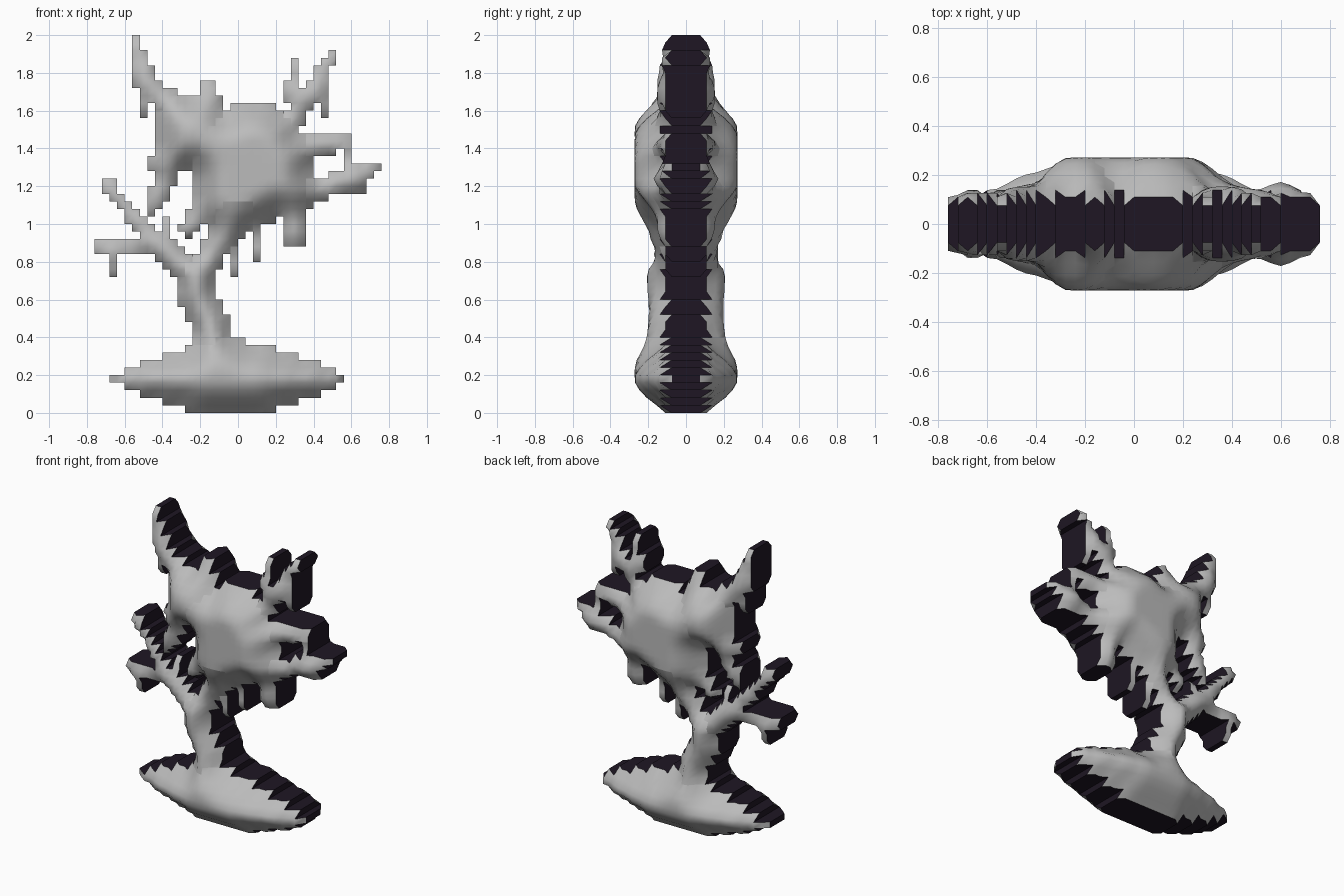
import bpy, bmesh, math

if "Cube" in bpy.data.objects:
    bpy.data.objects.remove(bpy.data.objects["Cube"])

C = 0.04                      # cell size of the stepped outline
NX, NZ, X0 = 38, 50, -0.76
parts = {}


# Outline helpers, in hundredths of a unit (x, z)
def add(name, test):
    parts.setdefault(name, []).append(test)


def blob(name, cx, cz, rx, rz, power):
    add(name, lambda x, z: (abs(x - cx) / rx) ** power + (abs(z - cz) / rz) ** power <= 1)


def segment(name, a, b):
    dx, dz = b[0] - a[0], b[1] - a[1]

    def test(x, z):
        t = max(0, min(1, ((x - a[0]) * dx + (z - a[1]) * dz) / (dx * dx + dz * dz)))
        return math.hypot(x - a[0] - t * dx, z - a[1] - t * dz) <= a[2] + t * (b[2] - a[2])
    add(name, test)


def limb(name, *pts):         # tapered path of (x, z, radius)
    for a, b in zip(pts, pts[1:]):
        segment(name, a, b)


def twig(name, x, z0, z1):    # upright twig or drip, one cell wide
    add(name, lambda px, pz: abs(px - x) <= 2 and z0 <= pz <= z1)


# Mound and trunk
blob("base_mound", -4, 18, 62, 21, 1.3)
limb("trunk", (-12, 38, 10), (-23, 66, 10), (-15, 84, 7), (0, 104, 10))

# Lower left branch
limb("lower_left_branch", (-25, 74, 8), (-45, 93, 5), (-71, 123, 3))
limb("lower_left_branch", (-36, 87, 4), (-60, 87, 3), (-75, 88, 2.2))
twig("lower_left_branch", -67, 71, 88)
twig("lower_left_branch", -39, 92, 102)

# Crown with its hanging drips
blob("crown", 8, 131, 31, 34, 1.75)
limb("crown", (-13, 126, 12), (-15, 110, 9), (-26, 98, 4))
limb("crown", (28, 114, 8), (31, 92, 6))
twig("crown", -1, 71, 100)
twig("crown", 11, 79, 102)

# Left lobe
blob("left_lobe", -28, 149, 17, 20, 2.2)
limb("left_lobe", (-14, 162, 7), (-16, 173, 3))
limb("left_lobe", (-34, 132, 6), (-46, 108, 4))
limb("left_lobe", (-40, 132, 4), (-47, 132, 2.5))

# Upper branches
limb("upper_left_branch", (-33, 162, 6), (-48, 173, 6), (-55, 198, 3))
twig("upper_left_branch", -51, 158, 178)
limb("upper_right_branch", (28, 152, 6), (38, 169, 5), (50, 189, 3))
limb("upper_right_branch", (29, 168, 5), (31, 187, 2.5))
twig("upper_right_branch", 47, 158, 180)

# Right branches
limb("right_twig", (36, 142, 5), (53, 144, 6), (58, 143, 4))
limb("right_branch", (32, 114, 7), (50, 122, 5), (63, 124, 7), (73, 131, 3))
twig("right_branch", 58, 124, 138)

# Sort every cell of the outline into a part
cell = {}
for i in range(NX):
    for j in range(NZ):
        x, z = 100 * (X0 + (i + .5) * C), 100 * (j + .5) * C
        for name, tests in parts.items():
            if any(t(x, z) for t in tests):
                cell[i, j] = name
                break

# Inflate: half depth grows with the distance from the outline
empty = [(i, j) for i in range(-1, NX + 1) for j in range(-1, NZ + 1) if (i, j) not in cell]
depth = {}
for i, j in cell:
    d = C * (math.sqrt(min((i - a) ** 2 + (j - b) ** 2 for a, b in empty)) - .5)
    depth[i, j] = .275 * min(1, d / .175) ** .4


def corners(i, j):
    return [(i, j), (i + 1, j), (i + 1, j + 1), (i, j + 1)]


def around(i, j):
    return [(i, j), (i - 1, j), (i - 1, j - 1), (i, j - 1)]


height = {}
for c in cell:
    for v in corners(*c):
        n = [depth[k] for k in around(*v) if k in depth]
        height[v] = sum(n) / len(n) * (1, .65, .95, 1.1, 1.05)[len(n)]
        height[v] = min(height[v], .272)

# Soften the inner surface
new = {}
for (i, j), h in height.items():
    inner = all(k in cell for k in around(i, j))
    nb = [height.get(k, h) for k in ((i - 1, j), (i + 1, j), (i, j - 1), (i, j + 1))]
    new[i, j] = .65 * h + .35 * sum(nb) / 4 if inner else h
height = new


# Front and back shells joined by a straight stepped rim
def build(name):
    bm = bmesh.new()
    verts = {}

    def vert(v, side):
        if (v, side) not in verts:
            verts[v, side] = bm.verts.new((X0 + v[0] * C, side * height[v], v[1] * C))
        return verts[v, side]

    for (i, j), n in cell.items():
        if n != name:
            continue
        q = corners(i, j)
        bm.faces.new([vert(v, -1) for v in q]).smooth = True
        bm.faces.new([vert(v, 1) for v in reversed(q)]).smooth = True
        for k, nb in enumerate(((i, j - 1), (i + 1, j), (i, j + 1), (i - 1, j))):
            if nb not in cell:
                a, b = q[k], q[(k + 1) % 4]
                bm.faces.new([vert(b, -1), vert(a, -1), vert(a, 1), vert(b, 1)]).material_index = 1
    me = bpy.data.meshes.new(name)
    bm.to_mesh(me)
    bm.free()
    me.materials.append(face)
    me.materials.append(rim)
    bpy.context.collection.objects.link(bpy.data.objects.new(name, me))


# Grey faces with a dark rim
face = bpy.data.materials.new("grey_face")
face.diffuse_color = (.5, .5, .5, 1)
face.use_nodes = True
face.node_tree.nodes["Principled BSDF"].inputs["Base Color"].default_value = face.diffuse_color
rim = bpy.data.materials.new("dark_rim")
rim.diffuse_color = (.013, .008, .017, 1)
rim.use_nodes = True
rim.node_tree.nodes["Principled BSDF"].inputs["Base Color"].default_value = rim.diffuse_color
for part in parts:
    build(part)
